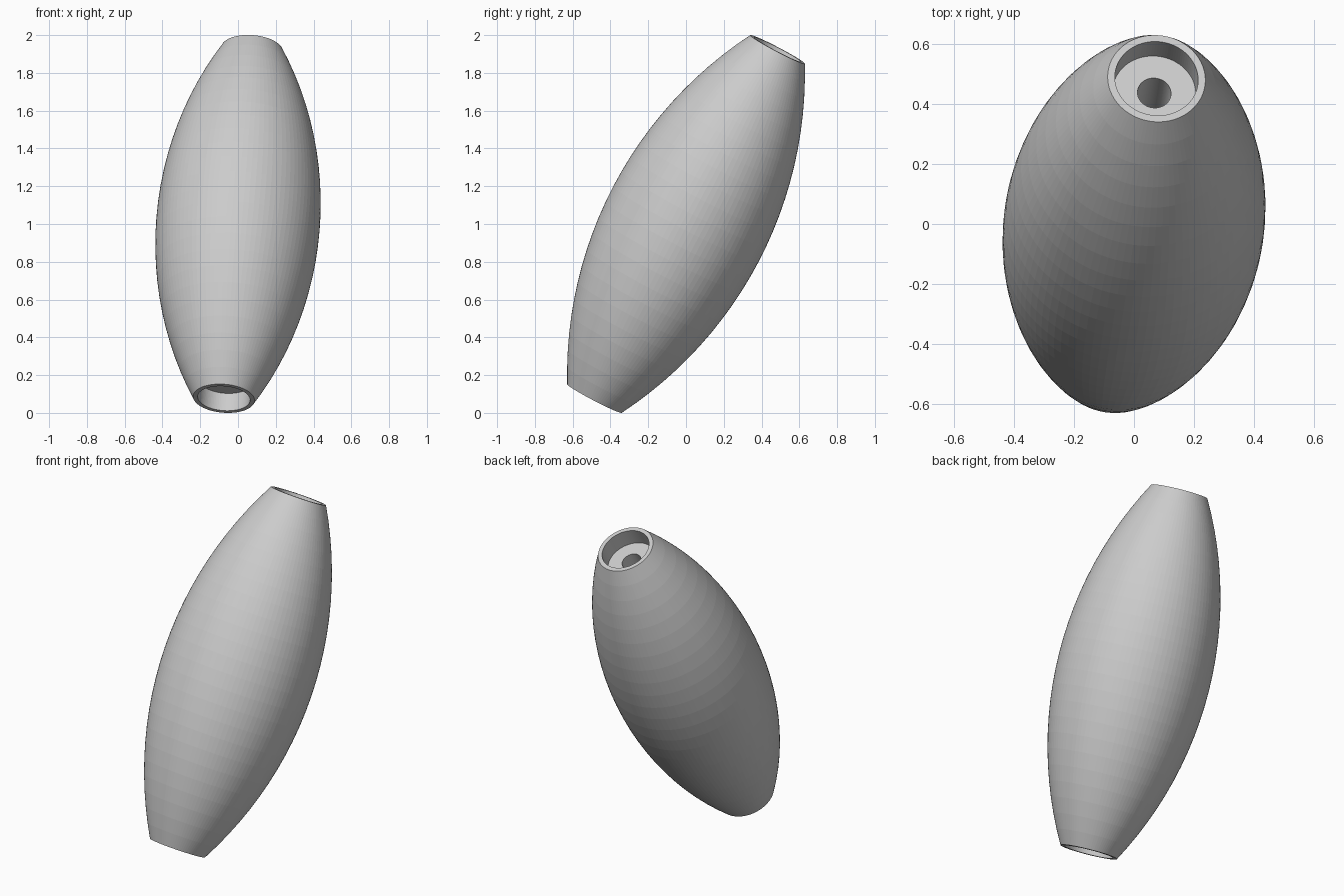
import bpy, bmesh, math
from mathutils import Vector, Matrix

if "Cube" in bpy.data.objects:
    bpy.data.objects.remove(bpy.data.objects["Cube"])

HALF = 1.046         # half length along the axis
R_MID, R_END = 0.4335, 0.163
R_CUP, CUP_DEPTH = 0.139, 0.104
R_BORE = 0.056
RINGS, SIDES = 24, 96

# Closed cross-section: bulged outer arc, end cups, central bore
sag = R_MID - R_END
arc_r = (HALF ** 2 + sag ** 2) / (2 * sag)
end_angle = math.asin(HALF / arc_r)
profile = []
for i in range(RINGS + 1):
    a = -end_angle + 2 * end_angle * i / RINGS
    profile.append((R_MID - arc_r * (1 - math.cos(a)), arc_r * math.sin(a)))
floor = HALF - CUP_DEPTH
profile += [(R_CUP, HALF), (R_CUP, floor), (R_BORE, floor),
            (R_BORE, -floor), (R_CUP, -floor), (R_CUP, -HALF)]

# Revolve the section around z
bm = bmesh.new()
verts = [bm.verts.new((r, 0, z)) for r, z in profile]
edges = [bm.edges.new((verts[i], verts[(i + 1) % len(verts)])) for i in range(len(verts))]
bmesh.ops.spin(bm, geom=verts + edges, cent=(0, 0, 0), axis=(0, 0, 1),
               angle=2 * math.pi, steps=SIDES, use_merge=True)
bmesh.ops.remove_doubles(bm, verts=bm.verts, dist=1e-5)
bmesh.ops.recalc_face_normals(bm, faces=bm.faces)

# Tilt the axis and lift to the ground
axis = Vector((0.0716, 0.463, 0.883)).normalized()
tilt = Vector((0, 0, 1)).rotation_difference(axis).to_matrix().to_4x4()
bm.transform(tilt)
low = min(v.co.z for v in bm.verts)
bm.transform(Matrix.Translation((0, 0, -low)))

mesh = bpy.data.meshes.new("barrel_body")
bm.to_mesh(mesh)
bm.free()
body = bpy.data.objects.new("barrel_body", mesh)
bpy.context.collection.objects.link(body)
